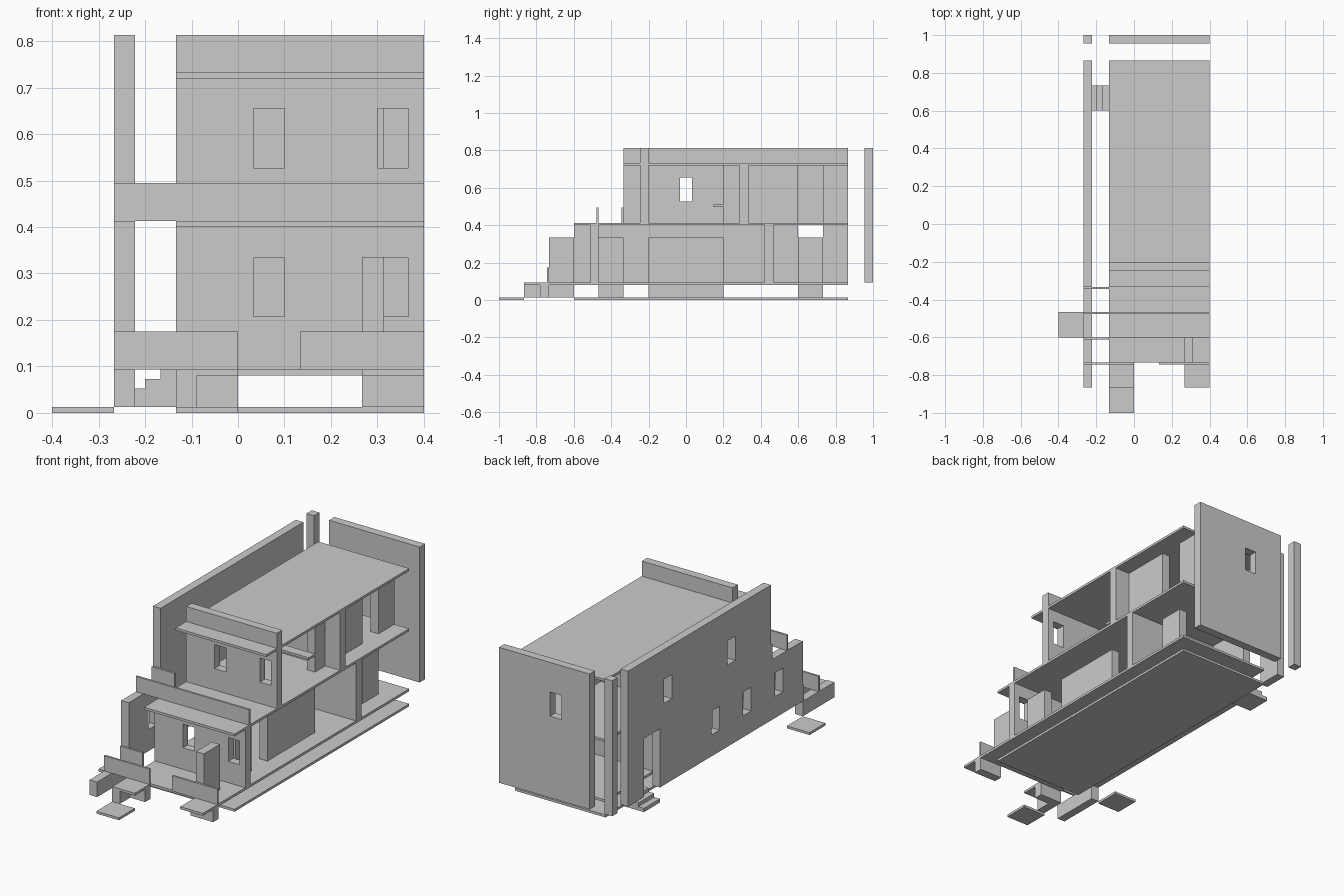
import bpy, bmesh

if "Cube" in bpy.data.objects:
    bpy.data.objects.remove(bpy.data.objects["Cube"])

def make(name, bm):
    bmesh.ops.recalc_face_normals(bm, faces=bm.faces)
    me = bpy.data.meshes.new(name)
    bm.to_mesh(me)
    bm.free()
    ob = bpy.data.objects.new(name, me)
    bpy.context.collection.objects.link(ob)
    return ob

def box(name, x0, x1, y0, y1, z0, z1):
    bm = bmesh.new()
    bmesh.ops.create_cube(bm, size=1)
    for v in bm.verts:
        v.co = ((x0 + x1) / 2 + v.co.x * (x1 - x0),
                (y0 + y1) / 2 + v.co.y * (y1 - y0),
                (z0 + z1) / 2 + v.co.z * (z1 - z0))
    return make(name, bm)

def pierced_wall(name, axis, d0, d1, solids, holes):
    """Wall from (u0, u1, z0, z1) rectangles minus holes, thick from d0 to d1 along axis."""
    rects = solids + holes
    us = sorted({u for r in rects for u in r[:2]})
    zs = sorted({z for r in rects for z in r[2:]})
    hit = lambda rs, u, z: any(r[0] < u < r[1] and r[2] < z < r[3] for r in rs)
    place = (lambda u, z: (d0, u, z)) if axis == 'x' else (lambda u, z: (u, d0, z))
    shift = (d1 - d0, 0, 0) if axis == 'x' else (0, d1 - d0, 0)
    bm = bmesh.new()
    grid = {}
    def vert(u, z):
        if (u, z) not in grid:
            grid[u, z] = bm.verts.new(place(u, z))
        return grid[u, z]
    for u0, u1 in zip(us, us[1:]):
        for z0, z1 in zip(zs, zs[1:]):
            u, z = (u0 + u1) / 2, (z0 + z1) / 2
            if hit(solids, u, z) and not hit(holes, u, z):
                bm.faces.new([vert(u0, z0), vert(u1, z0), vert(u1, z1), vert(u0, z1)])
    ext = bmesh.ops.extrude_face_region(bm, geom=bm.faces[:], use_keep_orig=True)
    bmesh.ops.translate(bm, vec=shift, verts=[e for e in ext['geom'] if isinstance(e, bmesh.types.BMVert)])
    return make(name, bm)

U = 1 / 15          # planning module
XL, XR = -2 * U, 6 * U
WL, WR = -4 * U, -0.222
LOW, HIGH = (0.207, 0.333), (0.527, 0.655)
F1, F2, ROOF, TOP = 0.093, 0.413, 0.733, 0.813
T = 0.013           # slab thickness

# Slabs
box("ground_slab", XL, XR, -0.6, 13 * U, 0, T)
box("first_floor_slab", XL, XR, -11 * U, 13 * U, F1 - T, F1)
box("second_floor_slab", XL, XR, -0.6, 13 * U, F2 - T, F2)
box("roof_slab", XL, XR, -5 * U, 13 * U, ROOF - T, ROOF)
box("front_path_plate", XL, 0, -1, -13 * U, 0, T)
box("side_path_plate", -0.4, WL, -0.6, -7 * U, 0, T)

# Stepped left wall with windows and side door
wins = [(c - U / 2, c + U / 2, *z) for c, z in
        [(8 * U, HIGH), (0, HIGH), (2 * U, LOW), (-2 * U, LOW), (-6 * U, LOW)]]
pierced_wall("left_wall", 'x', WL, WR,
             [(-5 * U, 13 * U, F1, TOP), (-0.6, -5 * U, F1, F2)],
             wins + [(0.6, 11 * U, F1, 0.405)])
box("left_low_wall", WL, WR, -13 * U, -0.6, T, F1)

# Front walls, upper one rising into the roof parapet
pair = lambda z: [(0.033, 0.1, *z), (0.3, 0.367, *z)]
pierced_wall("lower_front_wall", 'y', -0.51, -7 * U, [(XL, XR, F1, F2 - T)], pair(LOW))
pierced_wall("upper_front_wall", 'y', -0.245, -0.2, [(XL, XR, F2, ROOF - T)], pair(HIGH))
box("roof_parapet", XL, XR, -0.245, -0.2, ROOF, TOP)

# Detached back panel and pier
pierced_wall("back_wall", 'y', 0.955, 1, [(XL, XR, F1, TOP)], [(0.033, 0.1, *HIGH)])
box("back_pier", WL, WR, 0.955, 1, F1, TOP)

# Thin balcony boards
for i, (x0, x1, y, z) in enumerate([
        (WL, XR, -7 * U, F2), (WL, XL, -5 * U, F2),
        (WL, 0, -11 * U, F1), (WL, XL, -9 * U, F1), (2 * U, XR, -11 * U, F1)]):
    box(f"balcony_board_{i}", x0, x1, y - 0.011, y, z, z + 0.082)

# Partitions along the corridor
for i, (y0, y1) in enumerate([(-11 * U, -0.6), (-7 * U, -5 * U), (-0.2, 0.2), (0.6, 11 * U)]):
    box(f"lower_partition_{i}", 4 * U, 0.313, y0, y1, F1, 0.335)
    if i:
        box(f"foundation_{i}", 4 * U, 0.313, y0, y1, T, F1 - T)
for i, (y0, y1) in enumerate([(0.2, 0.285), (5 * U, 0.6), (11 * U, 13 * U)]):
    box(f"upper_partition_{i}", 4 * U, 0.313, y0, y1, F2, ROOF - T)

# Cross walls and shelf
box("lower_cross_wall", XL, XR, 0.42, 7 * U, F1, F2 - T)
box("upper_cross_wall", XL, XR, 0.287, 5 * U, F2, ROOF - T)
box("shelf", 2 * U, 0.313, 0.147, 0.2, 0.498, 0.51)

# Porches
box("left_porch_slab", XL, 0, -13 * U, -11 * U, F1 - T, F1)
box("left_porch_pier", XL, -0.088, -13 * U, -11 * U, T, F1 - T)
box("left_porch_base", -0.088, 0, -0.78, -11 * U, T, F1 - T)
box("right_porch_slab", 4 * U, XR, -13 * U, -11 * U, F1 - T, F1)
box("right_porch_base", 4 * U, XR, -0.78, -11 * U, T, F1 - T)

# Side door steps
for i in range(4):
    x = WL + i * U / 2
    box(f"side_step_{i}", x, x + U / 2, 0.6, 11 * U, T, 0.033 + 0.02 * i)
